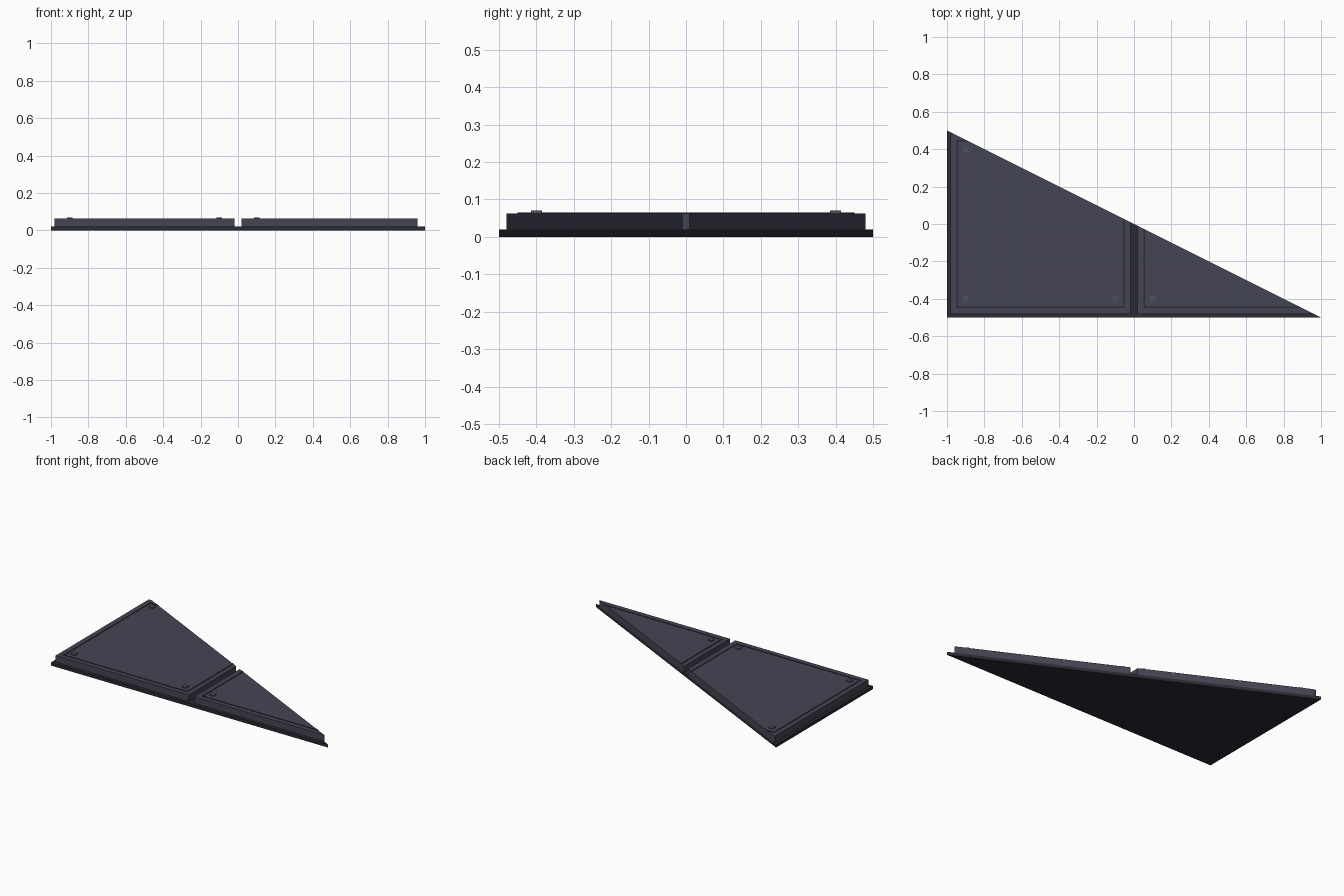
import bpy, bmesh
from mathutils import Vector

if "Cube" in bpy.data.objects:
    bpy.data.objects.remove(bpy.data.objects["Cube"])


def material(name, rgb):
    m = bpy.data.materials.new(name)
    m.diffuse_color = (*rgb, 1)
    m.use_nodes = True
    m.node_tree.nodes["Principled BSDF"].inputs["Base Color"].default_value = m.diffuse_color
    return m


PANEL = material("panel_slate", (0.06, 0.06, 0.09))
DARK = material("dark_slate", (0.024, 0.024, 0.036))
BOLT = material("bolt_slate", (0.08, 0.08, 0.115))


def cut_boxes(name, boxes, mat):
    """Boxes (x0, x1, y0, y1, z0, z1), each trimmed along the diagonal y = -x/2."""
    bm = bmesh.new()
    for x0, x1, y0, y1, z0, z1 in boxes:
        part = bmesh.new()
        bmesh.ops.create_cube(part, size=1)
        for v in part.verts:
            v.co = Vector((x0 if v.co.x < 0 else x1,
                           y0 if v.co.y < 0 else y1,
                           z0 if v.co.z < 0 else z1))
        geom = part.verts[:] + part.edges[:] + part.faces[:]
        bmesh.ops.bisect_plane(part, geom=geom, dist=1e-5, plane_co=(0, 0, 0),
                               plane_no=(1, 2, 0), clear_outer=True)
        bmesh.ops.holes_fill(part, edges=[e for e in part.edges if e.is_boundary], sides=0)
        bmesh.ops.recalc_face_normals(part, faces=part.faces[:])
        tmp = bpy.data.meshes.new("tmp")
        part.to_mesh(tmp)
        part.free()
        bm.from_mesh(tmp)
        bpy.data.meshes.remove(tmp)
    me = bpy.data.meshes.new(name)
    bm.to_mesh(me)
    bm.free()
    me.materials.append(mat)
    ob = bpy.data.objects.new(name, me)
    bpy.context.collection.objects.link(ob)


# Triangular base slab
cut_boxes("base_slab", [(-1, 1, -0.5, 0.5, 0, 0.02)], DARK)

# Two square tiles, trimmed by the diagonal, with thin trim frames and corner bolts
for side, cx in (("left", -0.5), ("right", 0.5)):
    cut_boxes(side + "_panel",
              [(cx - 0.48, cx + 0.48, -0.48, 0.48, 0.02, 0.063)], PANEL)
    o, i = 0.45, 0.44
    z = (0.06, 0.065)
    cut_boxes(side + "_trim", [
        (cx - o, cx - i, -o, o, *z), (cx + i, cx + o, -o, o, *z),
        (cx - i, cx + i, -o, -i, *z), (cx - i, cx + i, i, o, *z)], DARK)
    bolts = []
    for sx in (-1, 1):
        for sy in (-1, 1):
            x, y = cx + 0.4 * sx, 0.4 * sy
            if x + 2 * y < -0.05:  # keep only bolts inside the diagonal
                bolts.append((x - 0.015, x + 0.015, y - 0.015, y + 0.015, 0.06, 0.07))
    cut_boxes(side + "_bolts", bolts, BOLT)
